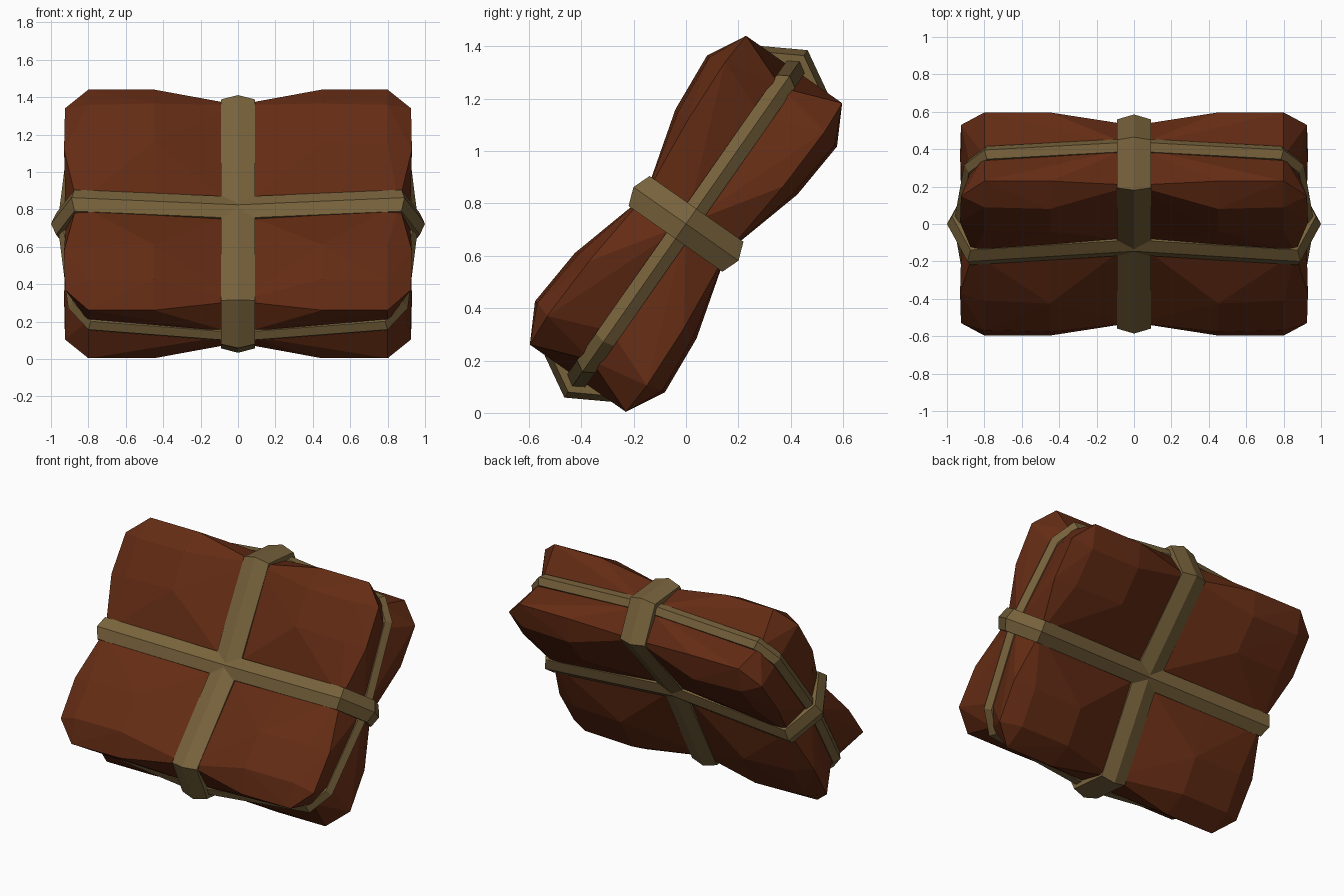
import bpy, bmesh, math
from mathutils import Matrix, Vector

if "Cube" in bpy.data.objects:
    bpy.data.objects.remove(bpy.data.objects["Cube"])

# The parcel is modelled upright (x wide, y long, z thick), then tilted back
TILT = Matrix.Translation((0, 0, 0.722)) @ Matrix.Rotation(math.radians(55), 4, 'X')


def material(name, rgb):
    m = bpy.data.materials.new(name)
    m.diffuse_color = (*rgb, 1)
    m.use_nodes = True
    m.node_tree.nodes["Principled BSDF"].inputs["Base Color"].default_value = m.diffuse_color
    return m


BROWN = material("brown wrapping", (0.127, 0.025, 0.007))
TAN = material("tan strap", (0.185, 0.122, 0.044))


def finish(name, bm, mat):
    bmesh.ops.recalc_face_normals(bm, faces=bm.faces)
    bm.transform(TILT)
    me = bpy.data.meshes.new(name)
    bm.to_mesh(me)
    bm.free()
    me.materials.append(mat)
    ob = bpy.data.objects.new(name, me)
    bpy.context.collection.objects.link(ob)


# Wrapped body: one bulging octant as a hull, mirrored in all three axes
OCTANT = [
    (0, 0, 0),
    (0, 0, .11), (.45, 0, .155), (.86, 0, .19), (0, .64, .195),
    (.45, .335, .284), (.8, .33, .27), (.45, .573, .303), (.8, .573, .292),
    (.45, .72, .224), (.8, .72, .224), (.925, .592, .232), (.93, .33, .222),
    (0, .72, 0), (.8, .635, 0), (.87, .5, 0), (.92, 0, 0),
]
bm = bmesh.new()
for p in OCTANT:
    bm.verts.new(p)
hull = bmesh.ops.convex_hull(bm, input=bm.verts[:])
inner = [f for f in bm.faces
         if any(all(abs(v.co[i]) < 1e-5 for v in f.verts) for i in range(3))]
bmesh.ops.delete(bm, geom=inner, context='FACES')
bmesh.ops.delete(bm, geom=[v for v in bm.verts if not v.link_faces], context='VERTS')
for axis in range(3):
    scale = [1, 1, 1]
    scale[axis] = -1
    copy = bmesh.ops.duplicate(bm, geom=bm.verts[:] + bm.edges[:] + bm.faces[:])["geom"]
    bmesh.ops.scale(bm, vec=scale, verts=[g for g in copy if isinstance(g, bmesh.types.BMVert)])
    bmesh.ops.remove_doubles(bm, verts=bm.verts[:], dist=1e-4)
finish("parcel_body", bm, BROWN)


# Straps: a ridged band swept round a loop given by its first quarter
def strap(name, quarter, half, ridge, place):
    # quarter runs from the first axis (a, 0) round to the second axis (0, b)
    q = [Vector(p) for p in quarter]
    loop = q + [Vector((-p.x, p.y)) for p in q[-2::-1]]
    loop += [Vector((p.x, -p.y)) for p in loop[-2:0:-1]]
    n = len(loop)
    bm = bmesh.new()
    rings = []
    for i, p in enumerate(loop):
        d1 = (p - loop[i - 1]).normalized()
        d2 = (loop[(i + 1) % n] - p).normalized()
        n1, n2 = Vector((d1.y, -d1.x)), Vector((d2.y, -d2.x))
        out = (n1 + n2) / (1 + n1.dot(n2))
        section = [(-half, -.09), (-half, -ridge), (0, 0), (half, -ridge), (half, -.09)]
        rings.append([bm.verts.new(place(*(p + out * h), s)) for s, h in section])
    for i in range(n):
        a, b = rings[i], rings[(i + 1) % n]
        for k in range(5):
            bm.faces.new((a[k], a[(k + 1) % 5], b[(k + 1) % 5], b[k]))
    finish(name, bm, TAN)


strap("cross_strap", [(1.0, 0), (.89, .245), (0, .178)],
      .07, .025, lambda a, b, s: (a, s, b))
strap("long_strap", [(.81, 0), (.668, .247), (0, .172)],
      .09, .022, lambda a, b, s: (s, a, b))
strap("edge_strap", [(.965, 0), (.908, .55), (.8, .69), (0, .765)],
      .042, .026, lambda a, b, s: (a, b, s))
